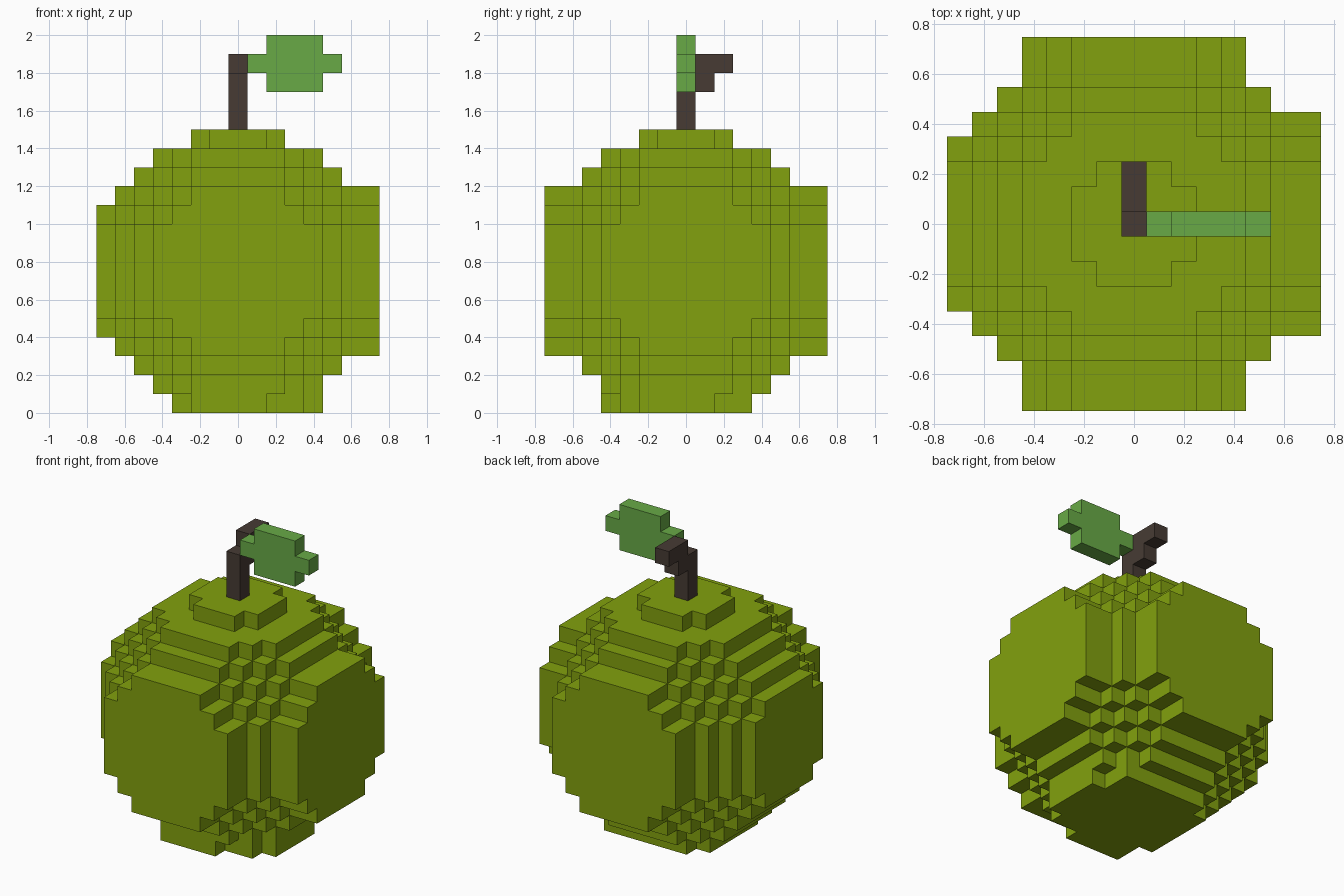
import bpy, bmesh
from mathutils import Vector

if "Cube" in bpy.data.objects:
    bpy.data.objects.remove(bpy.data.objects["Cube"], do_unlink=True)

U = 0.1  # block size


def material(name, rgb):
    m = bpy.data.materials.new(name)
    m.use_nodes = True
    m.diffuse_color = (*rgb, 1)
    m.node_tree.nodes["Principled BSDF"].inputs["Base Color"].default_value = (*rgb, 1)
    return m


def box(x0, x1, y0, y1, z0, z1):
    """All cells in an inclusive index range."""
    return {(x, y, z) for x in range(x0, x1 + 1)
            for y in range(y0, y1 + 1) for z in range(z0, z1 + 1)}


def block_object(name, cells, mat):
    """Outer skin of a set of cells; cell (0, 0, 0) rests on the ground."""
    bm = bmesh.new()
    for c in cells:
        centre = Vector((c[0], c[1], c[2] + 0.5))
        for axis in range(3):
            for sign in (-1, 1):
                n = [0, 0, 0]
                n[axis] = sign
                if tuple(a + b for a, b in zip(c, n)) in cells:
                    continue
                n = Vector(n)
                u = Vector((n.y, n.z, n.x))
                v = n.cross(u)
                corners = [centre + (n + u * a + v * b) / 2
                           for a, b in ((-1, -1), (1, -1), (1, 1), (-1, 1))]
                bm.faces.new([bm.verts.new(p * U) for p in corners])
    bmesh.ops.remove_doubles(bm, verts=bm.verts, dist=0.001)
    mesh = bpy.data.meshes.new(name)
    bm.to_mesh(mesh)
    bm.free()
    mesh.materials.append(mat)
    ob = bpy.data.objects.new(name, mesh)
    bpy.context.collection.objects.link(ob)
    return ob


fruit_green = material("fruit_green", (0.223, 0.356, 0.0044))
leaf_green = material("leaf_green", (0.138, 0.402, 0.061))
stem_brown = material("stem_brown", (0.063, 0.044, 0.034))

# Fruit: block ball of radius 7.5 cells, centred on layer 7
R = range(-7, 8)
ball = {(x, y, z) for x in R for y in R for z in R if x * x + y * y + z * z <= 56}

# Cheeks: flat discs that fatten the four sides
for a in R:
    for b in R:
        d = a * a + b * b
        if d <= 20:
            ball |= {(7, a, b), (a, 7, b), (a, -7, b)}
        if d <= 13:
            ball.add((-7, a, b))

# Base: wider bottom layer, row y -> first and last x
base_rows = {-4: (-2, 1), -3: (-2, 3), -2: (-3, 4), -1: (-3, 4),
             0: (-3, 4), 1: (-3, 4), 2: (-3, 3), 3: (-2, 3)}
for y, (x0, x1) in base_rows.items():
    ball |= box(x0, x1, y, y, -7, -7)
block_object("fruit", {(x, y, z + 7) for x, y, z in ball}, fruit_green)

# Stem: upright column stepping towards the back
stem = box(0, 0, 0, 0, 15, 17) | box(0, 0, 1, 1, 17, 18) | box(0, 0, 2, 2, 18, 18)
# The column's top cell also reaches the step height
block_object("stem", stem, stem_brown)

# Leaf: upright plate with a stalk and a tip
block_object("leaf", box(1, 5, 0, 0, 18, 18) | box(2, 4, 0, 0, 17, 19), leaf_green)
